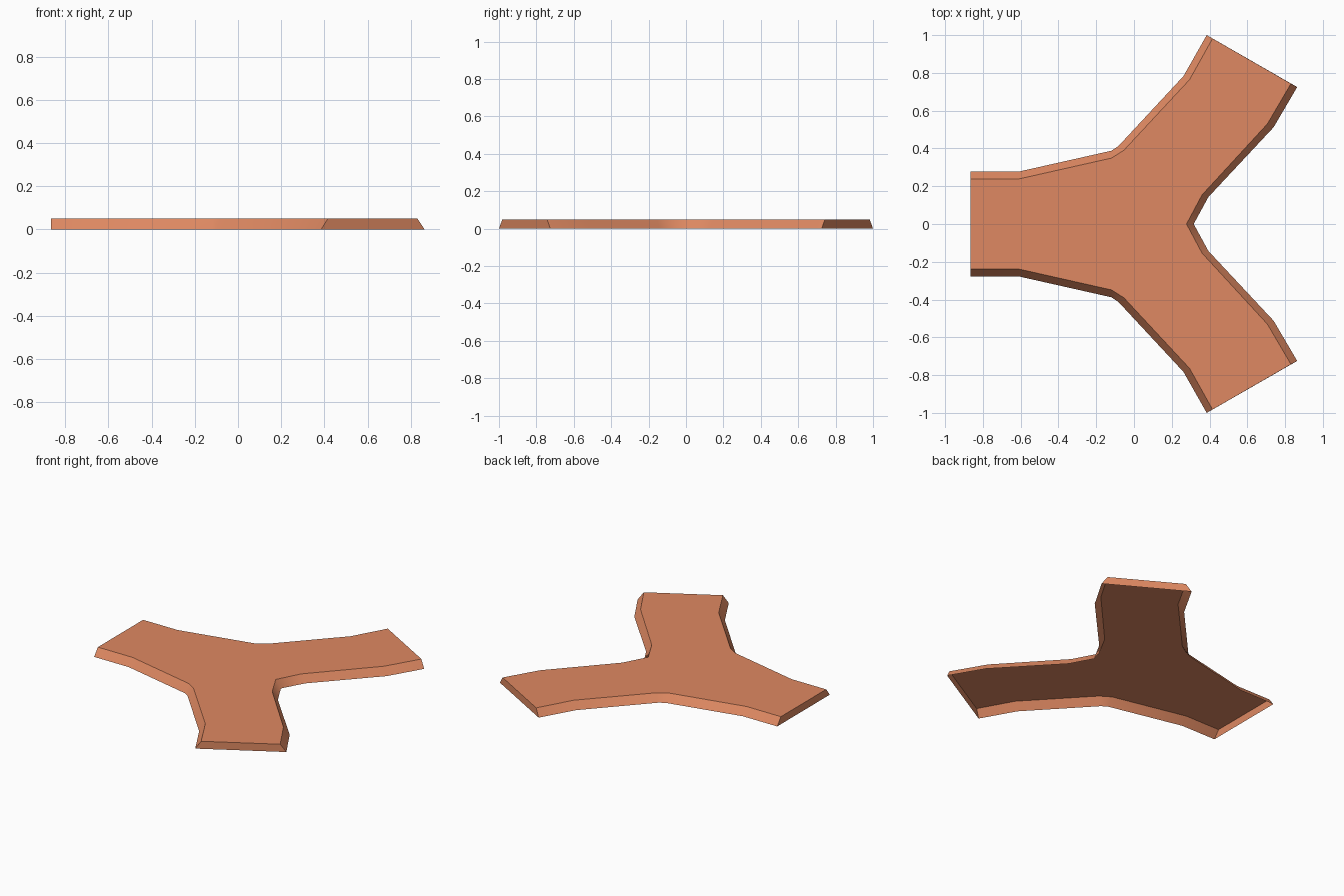
import bpy, bmesh, math

if "Cube" in bpy.data.objects:
    bpy.data.objects.remove(bpy.data.objects["Cube"])

HEIGHT = 0.05

# One material for the whole path
clay = bpy.data.materials.new("clay_brown")
clay.diffuse_color = (0.735, 0.25, 0.122, 1)
clay.use_nodes = True
clay.node_tree.nodes["Principled BSDF"].inputs["Base Color"].default_value = clay.diffuse_color

# Upper half of the outline (ground, top), mirrored across y = 0
ground = [(-0.866, 0.277), (-0.612, 0.277), (-0.119, 0.388), (-0.083, 0.412),
          (0.262, 0.783), (0.385, 1.0), (0.864, 0.725), (0.739, 0.512),
          (0.394, 0.143), (0.316, 0.0)]
top = [(-0.866, 0.238), (-0.612, 0.238), (-0.119, 0.349), (-0.053, 0.391),
       (0.294, 0.764), (0.416, 0.982), (0.831, 0.743), (0.706, 0.530),
       (0.360, 0.154), (0.278, 0.0)]


def full_loop(half):
    return half + [(x, -y) for x, y in reversed(half[:-1])]


# Three-armed path: a shell open underneath, with sloping sides and upright ends
bm = bmesh.new()
low = [bm.verts.new((x, y, 0)) for x, y in full_loop(ground)]
high = [bm.verts.new((x, y, HEIGHT)) for x, y in full_loop(top)]
n = len(low)
bm.faces.new(high[::-1])
for i in range(n):
    j = (i + 1) % n
    bm.faces.new((low[i], high[i], high[j], low[j]))
mesh = bpy.data.meshes.new("path_junction")
bm.to_mesh(mesh)
bm.free()
mesh.materials.append(clay)
path = bpy.data.objects.new("path_junction", mesh)
bpy.context.collection.objects.link(path)

# Soft bends along the banks, sharp rims
bpy.context.view_layer.objects.active = path
path.select_set(True)
bpy.ops.object.shade_smooth_by_angle(angle=math.radians(50))
